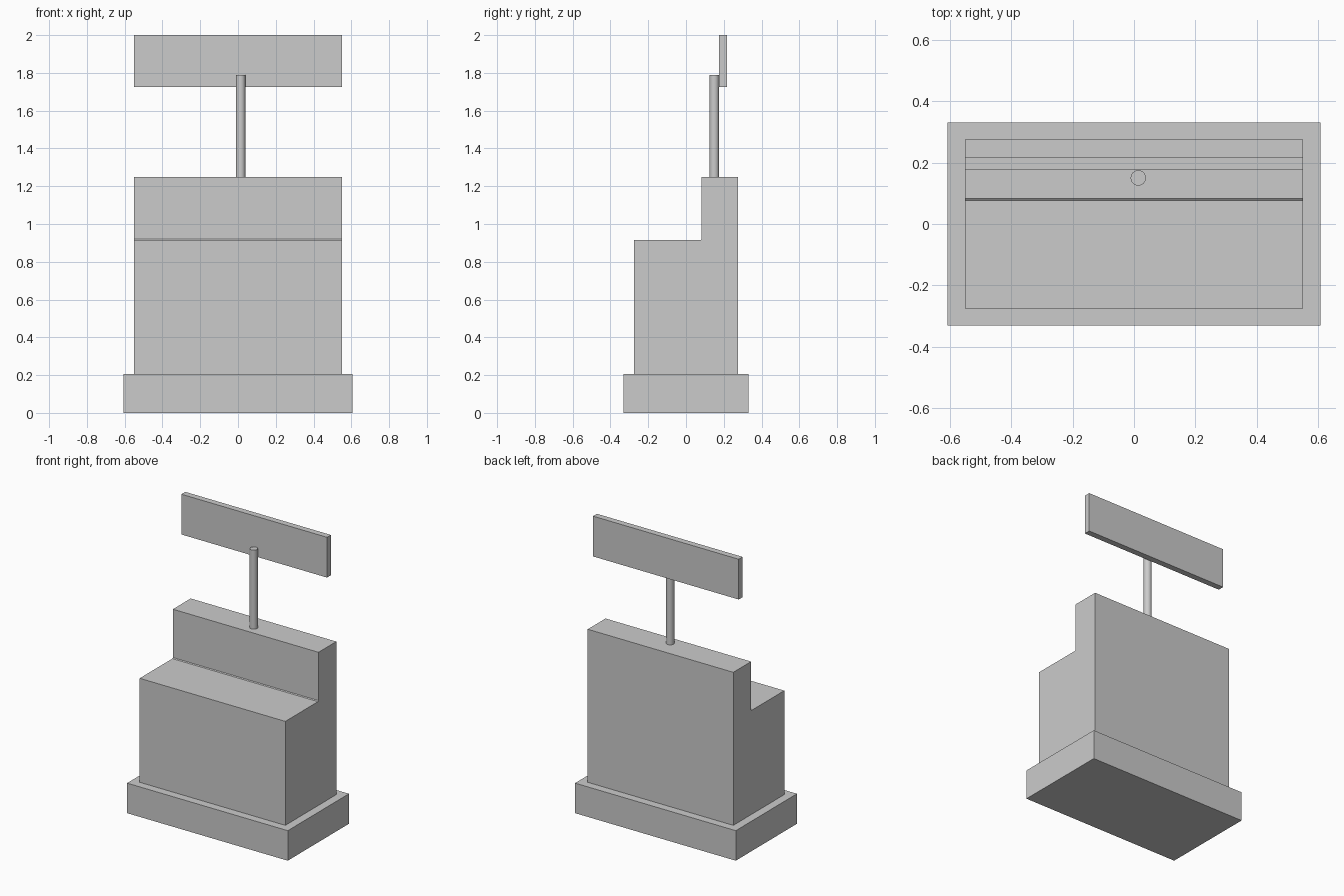
import bpy, bmesh

if "Cube" in bpy.data.objects:
    bpy.data.objects.remove(bpy.data.objects["Cube"])


def make_object(name, bm):
    bmesh.ops.recalc_face_normals(bm, faces=bm.faces[:])
    mesh = bpy.data.meshes.new(name)
    bm.to_mesh(mesh)
    bm.free()
    obj = bpy.data.objects.new(name, mesh)
    bpy.context.collection.objects.link(obj)
    return obj


def extrude_profile(name, points, half_width):
    """Closed (y, z) outline swept along x."""
    bm = bmesh.new()
    face = bm.faces.new([bm.verts.new((-half_width, y, z)) for y, z in points])
    new = bmesh.ops.extrude_face_region(bm, geom=[face])["geom"]
    verts = [v for v in new if isinstance(v, bmesh.types.BMVert)]
    bmesh.ops.translate(bm, verts=verts, vec=(2 * half_width, 0, 0))
    return make_object(name, bm)


def box(name, half_width, y0, y1, z0, z1):
    return extrude_profile(name, [(y0, z0), (y1, z0), (y1, z1), (y0, z1)], half_width)


# Wide plinth
box("base", 0.607, -0.33, 0.33, 0.0, 0.205)

# Stepped cabinet with a tiny seam strip where the back panel meets the counter
extrude_profile("cabinet", [
    (-0.275, 0.205), (0.275, 0.205), (0.275, 1.25), (0.083, 1.25),
    (0.083, 0.92), (0.077, 0.915), (-0.275, 0.915)], 0.55)

# Sign board
box("sign_board", 0.55, 0.175, 0.217, 1.725, 2.0)

# Round post carrying the sign
bpy.ops.mesh.primitive_cylinder_add(vertices=24, radius=0.025, depth=0.54,
                                    location=(0.014, 0.15, 1.52))
bpy.context.object.name = "sign_post"
bpy.ops.object.shade_smooth_by_angle()
